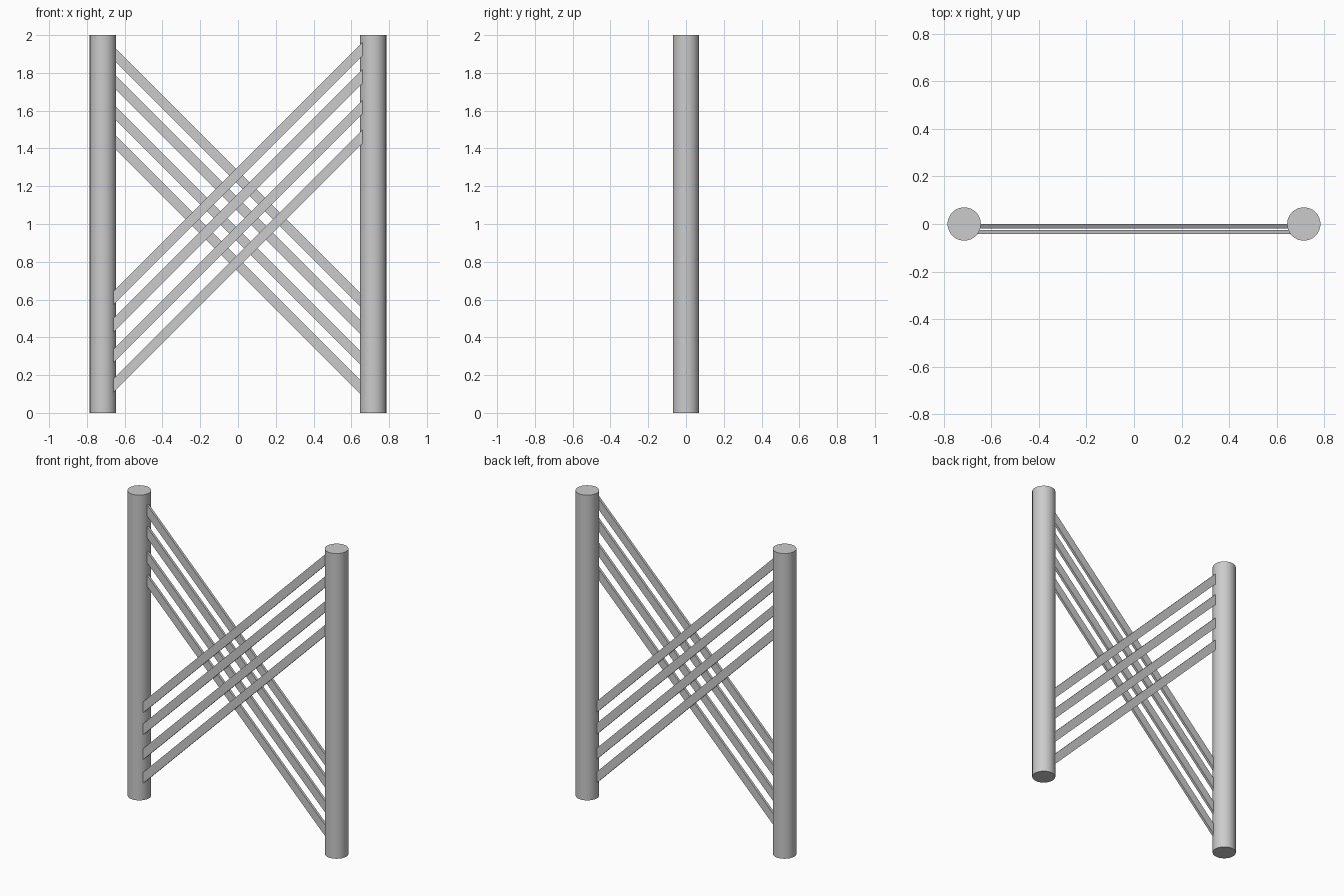
import bpy, bmesh

if "Cube" in bpy.data.objects:
    bpy.data.objects.remove(bpy.data.objects["Cube"])

POST_X, POST_R, HEIGHT = 0.715, 0.07, 2.0


def add_post(name, x):
    bpy.ops.mesh.primitive_cylinder_add(vertices=48, radius=POST_R, depth=HEIGHT,
                                        location=(x, 0, HEIGHT / 2))
    post = bpy.context.object
    post.name = name
    bpy.ops.object.shade_smooth_by_angle()


def add_slat(name, mid_z, slope, y, half_len=0.67, half_h=0.036, half_t=0.0085):
    # A box sheared to 45 degrees, so its ends stay vertical inside the posts
    bm = bmesh.new()
    bmesh.ops.create_cube(bm, size=2)
    for v in bm.verts:
        x = v.co.x * half_len
        v.co = (x, y + v.co.y * half_t, mid_z + slope * x + v.co.z * half_h)
    mesh = bpy.data.meshes.new(name)
    bm.to_mesh(mesh)
    bm.free()
    bpy.context.collection.objects.link(bpy.data.objects.new(name, mesh))


# Two round upright posts
add_post("left_post", -POST_X)
add_post("right_post", POST_X)

# Four diagonal slats each way, the rising set in front of the falling set
for i, z in enumerate((0.784, 0.939, 1.102, 1.246)):
    add_slat(f"falling_slat_{i + 1}", z, -1, -0.0095)
    add_slat(f"rising_slat_{i + 1}", z + 0.021, 1, -0.033)
